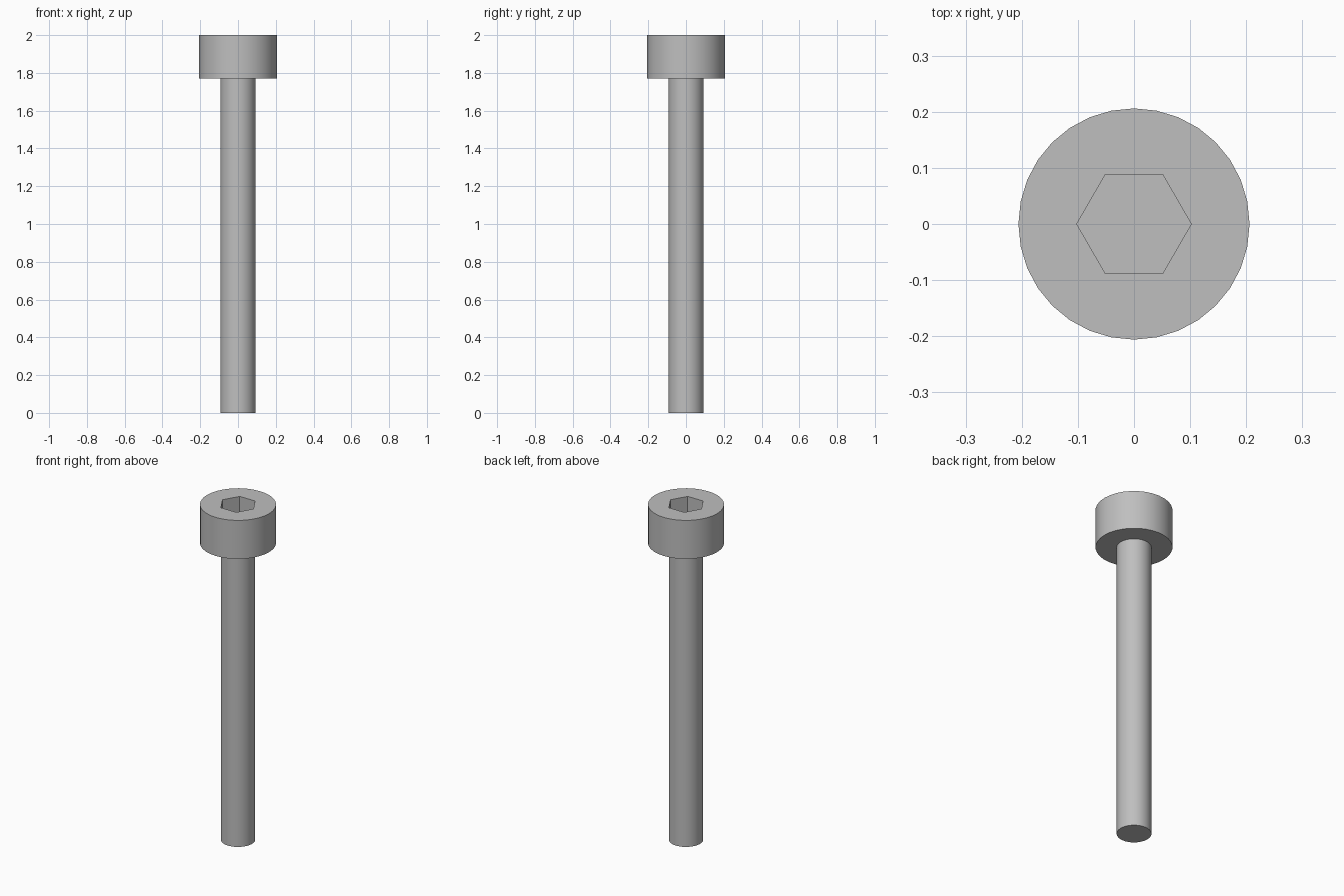
import bpy, bmesh, math

old = bpy.data.objects.get("Cube")
if old:
    bpy.data.objects.remove(old, do_unlink=True)

# Plain steel
steel = bpy.data.materials.new("steel grey")
steel.use_nodes = True
colour = (0.52, 0.52, 0.52, 1)
steel.diffuse_color = colour
steel.node_tree.nodes["Principled BSDF"].inputs["Base Color"].default_value = colour

SIDES = 32
HEAD_R, SHANK_R, SOCKET_R = 0.206, 0.093, 0.102
HEAD_BASE, TOP, SOCKET_FLOOR = 1.77, 2.0, 1.87


def stack(name, rings, cap_start=True, cap_end=True):
    """Skin a chain of (radius, height, sides) rings into one object."""
    bm = bmesh.new()
    loops = []
    for radius, z, sides in rings:
        verts = [bm.verts.new((radius * math.cos(i * math.tau / sides),
                               radius * math.sin(i * math.tau / sides), z))
                 for i in range(sides)]
        loops.append([bm.edges.new((verts[i - 1], verts[i])) for i in range(sides)])
        last = verts
        if len(loops) == 1:
            first = verts
    for lower, upper in zip(loops, loops[1:]):
        bmesh.ops.bridge_loops(bm, edges=lower + upper)
    if cap_start:
        bm.faces.new(first)
    if cap_end:
        bm.faces.new(last)
    bmesh.ops.recalc_face_normals(bm, faces=bm.faces)
    mesh = bpy.data.meshes.new(name)
    bm.to_mesh(mesh)
    bm.free()
    mesh.materials.append(steel)
    obj = bpy.data.objects.new(name, mesh)
    bpy.context.collection.objects.link(obj)
    bpy.ops.object.select_all(action='DESELECT')
    obj.select_set(True)
    bpy.context.view_layer.objects.active = obj
    bpy.ops.object.shade_smooth_by_angle(angle=math.radians(30))
    return obj


# Shank, open where it meets the head
stack("shank", [(SHANK_R, 0, SIDES), (SHANK_R, HEAD_BASE, SIDES)], cap_end=False)

# Head with its hexagonal socket, starting at the shank's rim
stack("socket_head", [(SHANK_R, HEAD_BASE, SIDES), (HEAD_R, HEAD_BASE, SIDES),
                      (HEAD_R, TOP, SIDES), (SOCKET_R, TOP, 6),
                      (SOCKET_R, SOCKET_FLOOR, 6)], cap_start=False)
